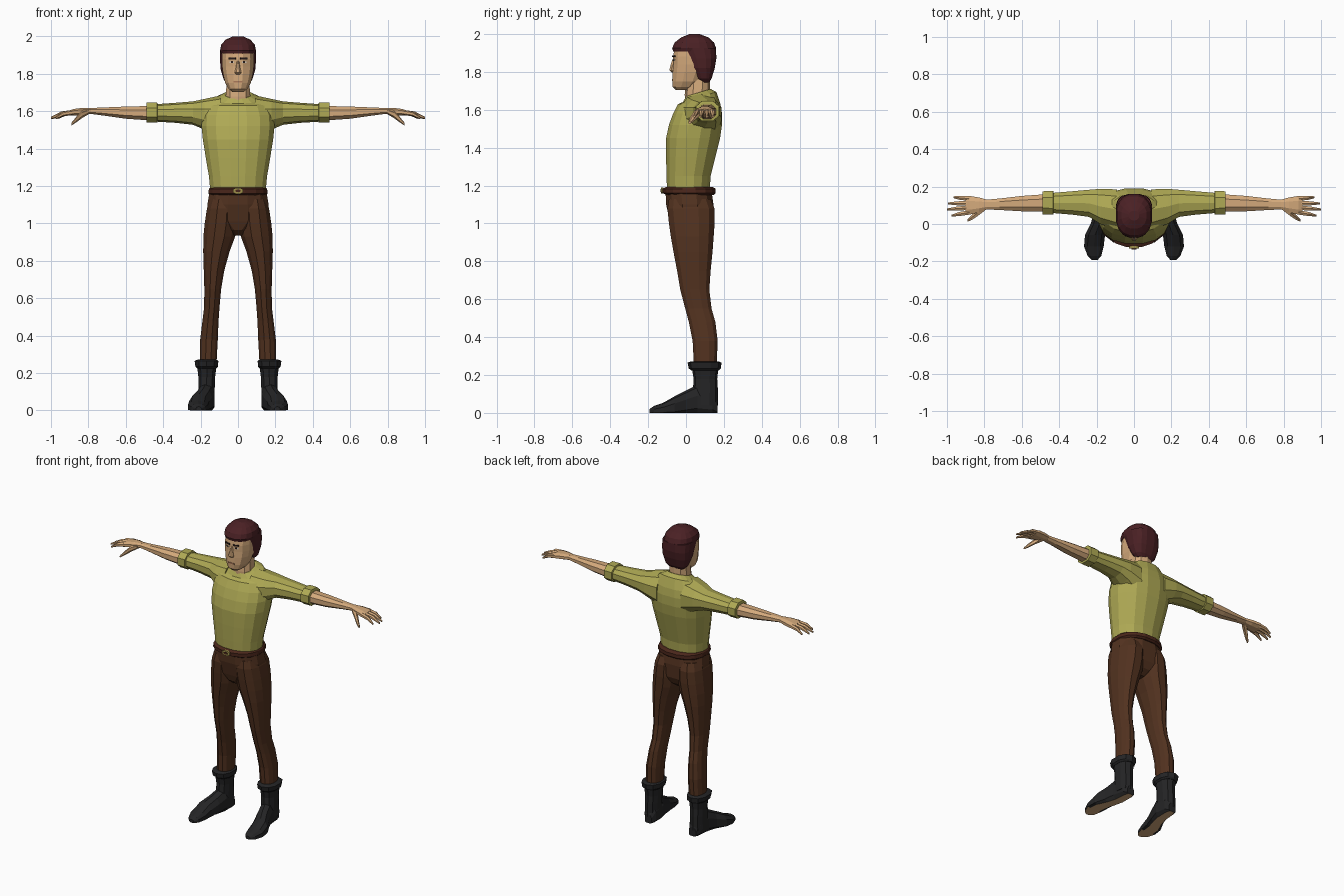
import bpy, bmesh, math
from mathutils import Matrix

def material(name, r, g, b):
    m = bpy.data.materials.new(name)
    m.diffuse_color = (r, g, b, 1)
    return m

SHIRT = material("olive cloth", .43, .40, .09)
PANTS = material("brown cloth", .085, .032, .014)
BELT = material("dark leather", .07, .02, .011)
HAIR = material("dark red hair", .07, .015, .018)
SKIN = material("skin", .66, .40, .20)
BOOT = material("black leather", .018, .018, .019)
BRASS = material("brass", .35, .28, .07)
DARK = material("brow and eye", .02, .011, .01)
LIP = material("lip", .40, .19, .10)
EYE = material("eye white", .65, .60, .52)

def finish(name, bm, mats, mirror):
    bmesh.ops.recalc_face_normals(bm, faces=bm.faces)
    me = bpy.data.meshes.new(name)
    for m in mats:
        me.materials.append(m)
    bm.to_mesh(me)
    bm.free()
    ob = bpy.data.objects.new(name, me)
    bpy.context.collection.objects.link(ob)
    if mirror:
        mod = ob.modifiers.new("mirror", 'MIRROR')
        mod.use_mirror_merge = False
    return ob

def loft(name, mat, rings, axis='z', n=12, e=2.3, mirror=False, tweak=None, sole=None):
    """Skin rounded sections; ring = (position on axis, low/high of first, low/high of second other axis)."""
    bm = bmesh.new()
    loops = []
    for t, a0, a1, b0, b1 in rings:
        loop = []
        for i in range(n):
            ang = 2 * math.pi * (i + .5) / n
            top = abs(math.cos(math.pi / n)) ** (2 / e)
            u, v = [math.copysign(abs(w) ** (2 / e), w) / top for w in (math.cos(ang), math.sin(ang))]
            a = (a0 + a1) / 2 + u * (a1 - a0) / 2
            b = (b0 + b1) / 2 + v * (b1 - b0) / 2
            co = {'z': (a, b, t), 'x': (t, a, b), 'y': (a, t, b)}[axis]
            loop.append(bm.verts.new(tweak(*co) if tweak else co))
        loops.append(loop)
    for p, q in zip(loops, loops[1:]):
        for i in range(n):
            j = (i + 1) % n
            bm.faces.new((p[i], p[j], q[j], q[i]))
    bm.faces.new(loops[0])
    bm.faces.new(loops[-1])
    if sole:
        for f in bm.faces:
            f.material_index = int(all(v.co.z < .004 for v in f.verts))
    return finish(name, bm, [mat, sole] if sole else [mat], mirror)

def sym(*rows):
    """Sections centred on x: (z, half width, y front, y back)."""
    return [(z, -w, w, y0, y1) for z, w, y0, y1 in rows]

def box(name, mat, centre, size, turn=0, mirror=False):
    bm = bmesh.new()
    bmesh.ops.create_cube(bm, size=1, matrix=Matrix.Translation(centre)
                          @ Matrix.Rotation(turn, 4, 'Z') @ Matrix.Diagonal((*size, 1)))
    return finish(name, bm, [mat], mirror)

# shirt body, neckline lower at the front
loft("shirt_body", SHIRT, sym(
    (1.17, .148, -.10, .125), (1.25, .155, -.103, .13), (1.35, .172, -.105, .155),
    (1.45, .188, -.105, .18), (1.52, .195, -.09, .19), (1.58, .19, -.068, .19),
    (1.63, .168, -.042, .182), (1.67, .12, -.015, .16), (1.695, .075, .0, .13)), n=16,
    tweak=lambda x, y, z: (x, y, z + (.3 * (y - .08) if z > 1.66 else 0)))

# sleeves and rolled cuffs
loft("sleeve", SHIRT, [
    (.09, -.03, .185, 1.46, 1.68), (.18, .0, .188, 1.505, 1.662), (.24, .038, .183, 1.53, 1.65),
    (.33, .05, .175, 1.54, 1.643), (.45, .06, .165, 1.547, 1.635)], 'x', 10, mirror=True)
loft("sleeve_cuff", SHIRT, [
    (.43, .056, .17, 1.545, 1.64), (.432, .05, .176, 1.54, 1.646),
    (.488, .052, .175, 1.54, 1.646), (.49, .06, .166, 1.548, 1.638)], 'x', 8, mirror=True)

# forearms and hands
loft("forearm", SKIN, [
    (.46, .065, .16, 1.55, 1.628), (.60, .068, .15, 1.56, 1.625),
    (.72, .075, .136, 1.577, 1.62), (.79, .078, .13, 1.586, 1.617)], 'x', 8, mirror=True)
loft("palm", SKIN, [
    (.785, .078, .13, 1.586, 1.618), (.83, .062, .142, 1.58, 1.618),
    (.88, .05, .15, 1.577, 1.612), (.90, .053, .147, 1.577, 1.603)], 'x', 8, mirror=True)
for k, (ys, ye, tip) in enumerate([(.062, .045, .975), (.087, .078, 1.0),
                                   (.111, .110, .995), (.136, .143, .965)]):
    mid = (.89 + tip) / 2
    ym = (ys + ye) / 2
    loft(f"finger_{k + 1}", SKIN, [
        (.88, ys - .012, ys + .012, 1.582, 1.606), (mid, ym - .011, ym + .011, 1.575, 1.597),
        (tip, ye - .005, ye + .005, 1.558, 1.569)], 'x', 6, 2, mirror=True)
loft("thumb", SKIN, [
    (.80, .07, .11, 1.585, 1.61), (.835, .043, .08, 1.565, 1.60),
    (.865, .023, .05, 1.542, 1.568), (.89, .012, .026, 1.525, 1.538)], 'x', 6, 2, mirror=True)

# trousers: pelvis and legs
loft("trouser_seat", PANTS, sym(
    (.935, .03, -.035, .08), (.965, .07, -.07, .12), (1.01, .165, -.085, .14),
    (1.10, .164, -.105, .145), (1.17, .152, -.108, .135)))
loft("trouser_leg", PANTS, [
    (1.13, .01, .15, -.09, .13), (1.08, .003, .166, -.098, .15), (1.0, .004, .178, -.09, .151),
    (.93, .015, .185, -.08, .146), (.85, .045, .186, -.066, .14), (.75, .073, .183, -.047, .13),
    (.65, .09, .18, -.03, .123), (.55, .099, .181, -.004, .135), (.48, .104, .19, .015, .155),
    (.38, .108, .202, .035, .167), (.25, .115, .205, .042, .162)], mirror=True)

# belt and buckle
loft("belt", BELT, sym(
    (1.15, .15, -.105, .145), (1.16, .159, -.122, .157),
    (1.183, .156, -.124, .157), (1.192, .148, -.105, .14)), n=16)
loft("buckle", BRASS, [(-.132, -.028, .028, 1.158, 1.19), (-.118, -.028, .028, 1.158, 1.19)], 'y', 8)
loft("buckle_centre", BELT, [(-.135, -.014, .014, 1.167, 1.181), (-.13, -.014, .014, 1.167, 1.181)], 'y', 8)

# boots: folded cuff, shaft, foot with pale sole
loft("boot_cuff", BOOT, [
    (.225, .117, .218, .03, .172), (.235, .107, .228, .018, .18),
    (.265, .105, .232, .012, .184), (.272, .115, .215, .03, .17)], n=10, mirror=True)
loft("boot_shaft", BOOT, [
    (.04, .128, .212, .03, .166), (.13, .124, .212, .04, .165),
    (.18, .122, .212, .043, .162), (.25, .114, .22, .032, .17)], n=10, mirror=True)
loft("boot_foot", BOOT, [
    (.167, .14, .19, -.02, .06), (.14, .126, .205, -.03, .12), (.06, .125, .214, -.03, .145),
    (.0, .138, .232, -.03, .115), (-.06, .155, .262, -.03, .085), (-.12, .162, .267, -.02, .052),
    (-.17, .175, .248, -.015, .035), (-.193, .195, .225, -.005, .02)], 'y', 10, mirror=True,
    tweak=lambda x, y, z: (x, y, max(z, 0)), sole=SKIN)

# neck and head
loft("neck", SKIN, sym((1.60, .075, .0, .13), (1.68, .066, -.004, .125), (1.76, .06, .005, .125)), n=10)
loft("head", SKIN, sym(
    (1.703, .03, -.052, .02), (1.72, .05, -.07, .06), (1.75, .068, -.072, .09),
    (1.80, .08, -.07, .115), (1.84, .085, -.067, .125), (1.88, .086, -.068, .13), (1.93, .084, -.06, .13)))
loft("nose", SKIN, sym(
    (1.797, .012, -.074, -.05), (1.808, .018, -.088, -.05), (1.84, .01, -.08, -.05),
    (1.868, .007, -.071, -.05)), n=8)

# face details
box("eyebrow", DARK, (.03, -.064, 1.882), (.038, .012, .009), .25, True)
box("eye_white", EYE, (.032, -.06, 1.863), (.026, .012, .008), .25, True)
box("pupil", DARK, (.031, -.0625, 1.863), (.01, .01, .009), .25, True)
box("mouth", LIP, (0, -.069, 1.757), (.046, .01, .009))

# hair: cap and back
loft("hair_cap", HAIR, sym(
    (1.908, .09, -.068, .15), (1.925, .096, -.073, .159), (1.955, .09, -.06, .148),
    (1.982, .067, -.025, .118), (2.0, .028, .02, .07)), n=16)
loft("hair_back", HAIR, sym(
    (1.745, .055, .075, .122), (1.765, .075, .055, .135), (1.82, .092, .02, .152),
    (1.87, .096, .0, .16), (1.925, .096, -.03, .159)), n=16, e=2.8)
